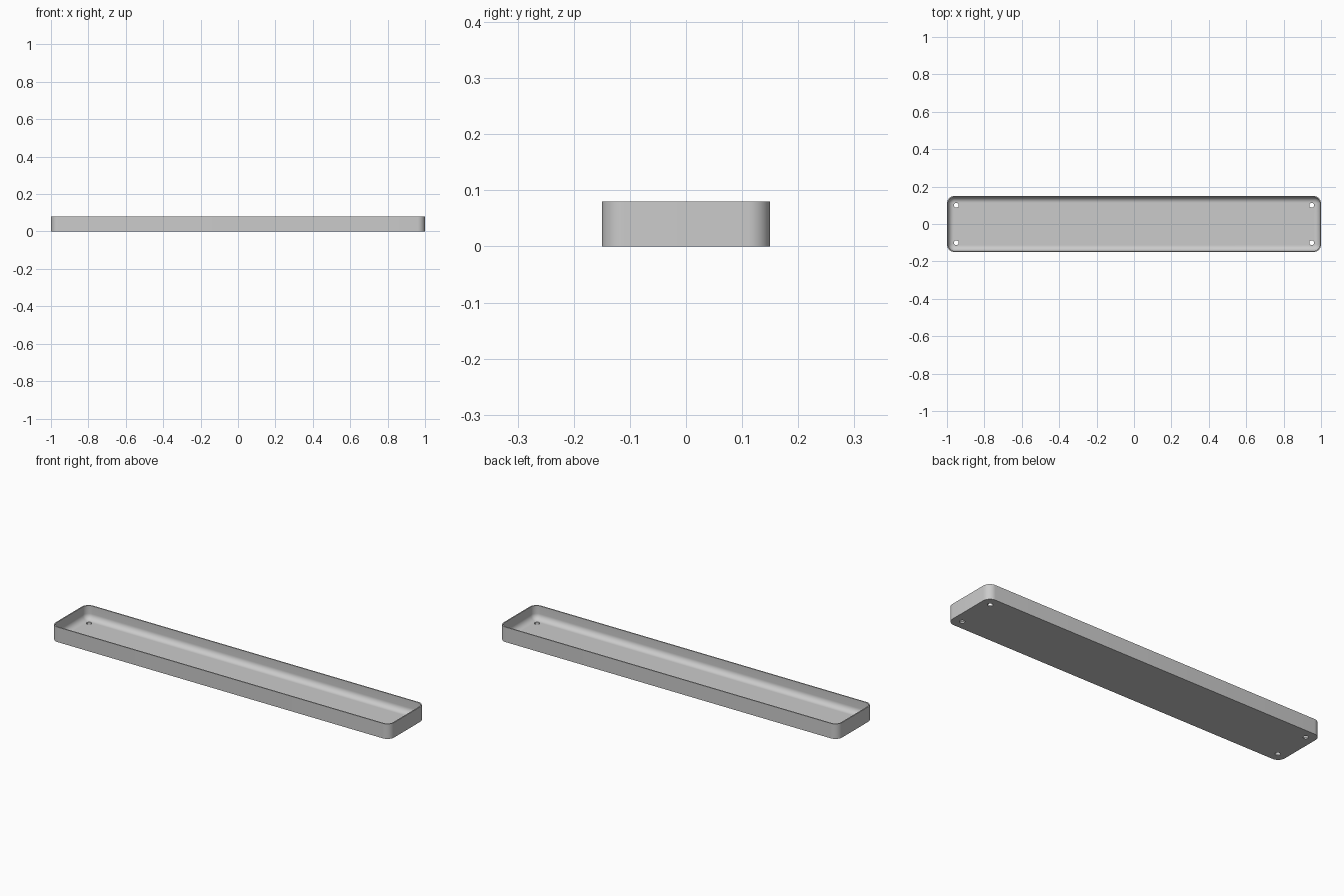
import bpy, bmesh
from math import sin, cos, pi, radians

if "Cube" in bpy.data.objects:
    bpy.data.objects.remove(bpy.data.objects["Cube"], do_unlink=True)

LENGTH, WIDTH, HEIGHT = 2.0, 0.3, 0.08
CORNER = 0.04       # outer corner radius
WALL = 0.006        # wall thickness
FLOOR = 0.008       # floor thickness
FILLET = 0.03       # inner floor fillet radius
STEPS = 10

grey = bpy.data.materials.new("light_grey")
grey.use_nodes = True
colour = (0.6, 0.6, 0.6, 1)
grey.diffuse_color = colour
grey.node_tree.nodes["Principled BSDF"].inputs["Base Color"].default_value = colour


def rounded_loop(bm, inset, z):
    """Rounded rectangle ring, inset from the outer outline."""
    r = CORNER - inset
    cx, cy = LENGTH / 2 - CORNER, WIDTH / 2 - CORNER
    ring = []
    for k, (sx, sy) in enumerate([(1, 1), (-1, 1), (-1, -1), (1, -1)]):
        for i in range(STEPS + 1):
            a = (k + i / STEPS) * pi / 2
            ring.append(bm.verts.new((sx * cx + r * cos(a), sy * cy + r * sin(a), z)))
    return ring


# Tray shell: outer wall, rim, inner wall, floor fillet
bm = bmesh.new()
profile = [(0, 0), (0, HEIGHT), (WALL, HEIGHT)]
for i in range(STEPS + 1):
    a = i / STEPS * pi / 2
    profile.append((WALL + FILLET * (1 - cos(a)), FLOOR + FILLET * (1 - sin(a))))
rings = [rounded_loop(bm, d, z) for d, z in profile]
for low, high in zip(rings, rings[1:]):
    for i in range(len(low)):
        j = (i + 1) % len(low)
        bm.faces.new((low[i], low[j], high[j], high[i]))
bm.faces.new(rings[0][::-1])
bm.faces.new(rings[-1])
bmesh.ops.recalc_face_normals(bm, faces=bm.faces)
mesh = bpy.data.meshes.new("tray")
bm.to_mesh(mesh)
bm.free()
tray = bpy.data.objects.new("tray", mesh)
bpy.context.collection.objects.link(tray)
mesh.materials.append(grey)

# Screw holes through the four floor corners
for x in (-0.95, 0.95):
    for y in (-0.1, 0.1):
        bpy.ops.mesh.primitive_cylinder_add(vertices=32, radius=0.013, depth=0.06, location=(x, y, 0))
        cutter = bpy.context.object
        cutter.name = "hole_cutter"
        cutter.hide_render = True
        cutter.data.materials.append(grey)
        bpy.ops.object.select_all(action='DESELECT')
        tray.select_set(True)
        bpy.context.view_layer.objects.active = tray
        cut = tray.modifiers.new("screw_hole", 'BOOLEAN')
        cut.operation = 'DIFFERENCE'
        cut.solver = 'EXACT'
        cut.object = cutter
        bpy.ops.object.modifier_apply(modifier=cut.name)
        bpy.data.objects.remove(cutter, do_unlink=True)

bpy.ops.object.shade_smooth_by_angle(angle=radians(35))
